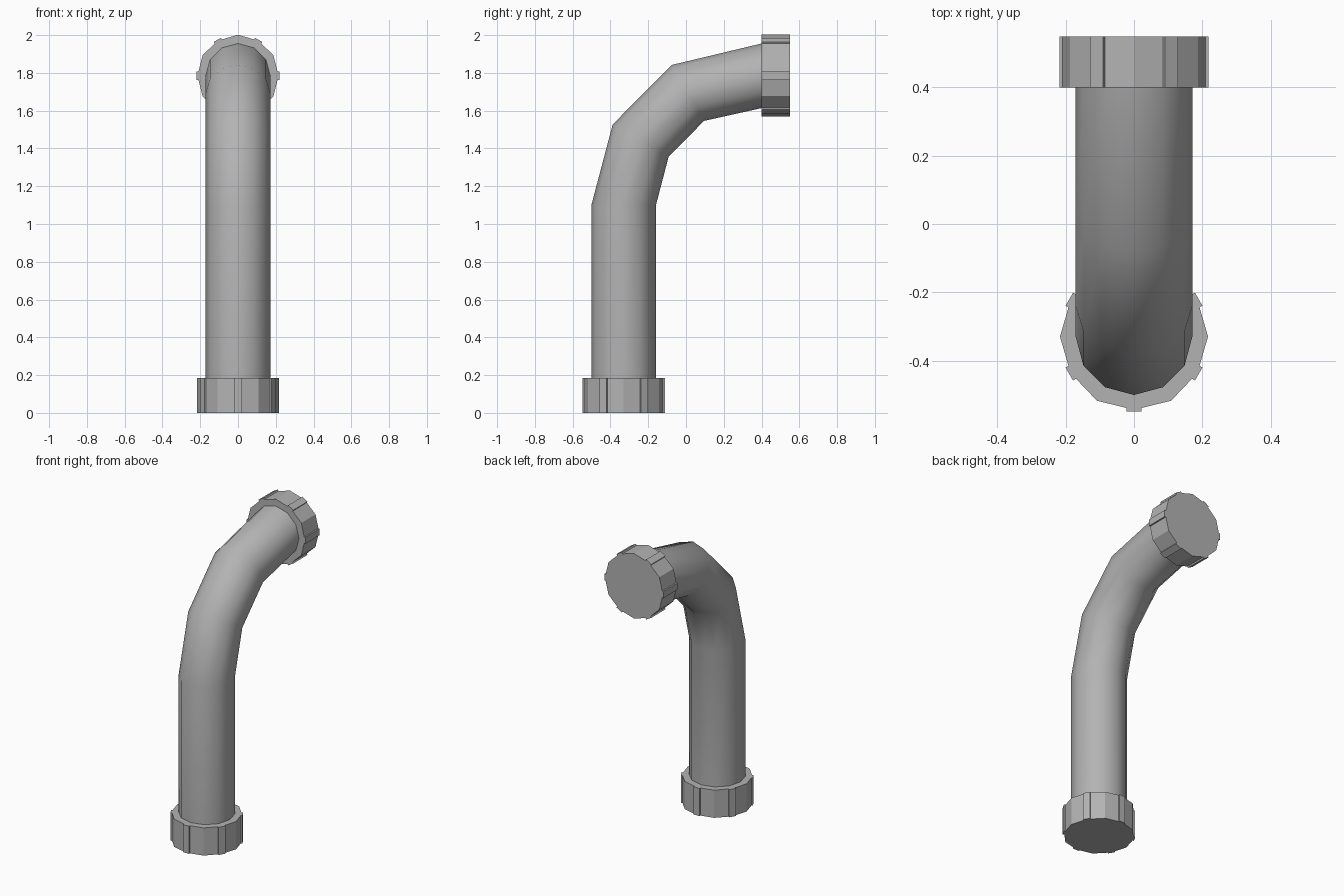
import bpy, bmesh
from math import sin, cos, radians, pi
from mathutils import Vector, Matrix

cube = bpy.data.objects.get("Cube")
if cube:
    bpy.data.objects.remove(cube, do_unlink=True)

grey = bpy.data.materials.new("pipe grey")
GREY = (0.45, 0.45, 0.45, 1)
grey.diffuse_color = GREY
grey.use_nodes = True
grey.node_tree.nodes["Principled BSDF"].inputs["Base Color"].default_value = GREY


def loft(name, rings):
    """Skin a list of equal closed rings and cap both ends."""
    bm = bmesh.new()
    loops = [[bm.verts.new(p) for p in ring] for ring in rings]
    n = len(loops[0])
    for a, b in zip(loops, loops[1:]):
        for i in range(n):
            j = (i + 1) % n
            bm.faces.new((a[i], a[j], b[j], b[i]))
    bm.faces.new(loops[0][::-1])
    bm.faces.new(loops[-1])
    bmesh.ops.recalc_face_normals(bm, faces=bm.faces)
    mesh = bpy.data.meshes.new(name)
    bm.to_mesh(mesh)
    bm.free()
    mesh.materials.append(grey)
    obj = bpy.data.objects.new(name, mesh)
    bpy.context.collection.objects.link(obj)
    return obj


def place(profile, y, z, tilt):
    """Put a flat profile at (y, z), tilted from facing up (0) to facing back (90)."""
    m = Matrix.Translation((0, y, z)) @ Matrix.Rotation(-radians(tilt), 4, 'X')
    return [m @ p for p in profile]


# Bent pipe: a twelve-sided tube turning in 30 degree steps
SIDES, RADIUS = 12, 0.171
circle = [Vector((RADIUS * cos(2 * pi * i / SIDES), RADIUS * sin(2 * pi * i / SIDES), 0))
          for i in range(SIDES)]
path = [(-0.33, 0.1, 0), (-0.33, 1.1, 0), (-0.24, 1.442, 30),
        (0.01, 1.694, 60), (0.402, 1.785, 90)]
pipe = loft("bent_pipe", [place(circle, *p) for p in path])
bpy.ops.object.select_all(action='DESELECT')
pipe.select_set(True)
bpy.context.view_layer.objects.active = pipe
bpy.ops.object.shade_smooth_by_angle(angle=radians(40))

# Collar outline: six corners with a small raised grip rib between each pair
def collar_profile(start):
    points = []
    for k in range(6):
        corner = start + k * pi / 3
        points.append(Vector((0.217 * cos(corner), 0.217 * sin(corner), 0)))
        rib = Matrix.Rotation(corner + pi / 6, 3, 'Z')
        for r, w in ((0.209, -0.022), (0.219, -0.022), (0.219, 0.022), (0.209, 0.022)):
            points.append(rib @ Vector((r, w, 0)))
    return points


# Collars at the foot and the outlet
foot = collar_profile(0)
loft("foot_collar", [place(foot, -0.33, z, 0) for z in (0, 0.185)])
outlet = collar_profile(pi / 6)
loft("outlet_collar", [place(outlet, y, 1.785, 90) for y in (0.4, 0.55)])
